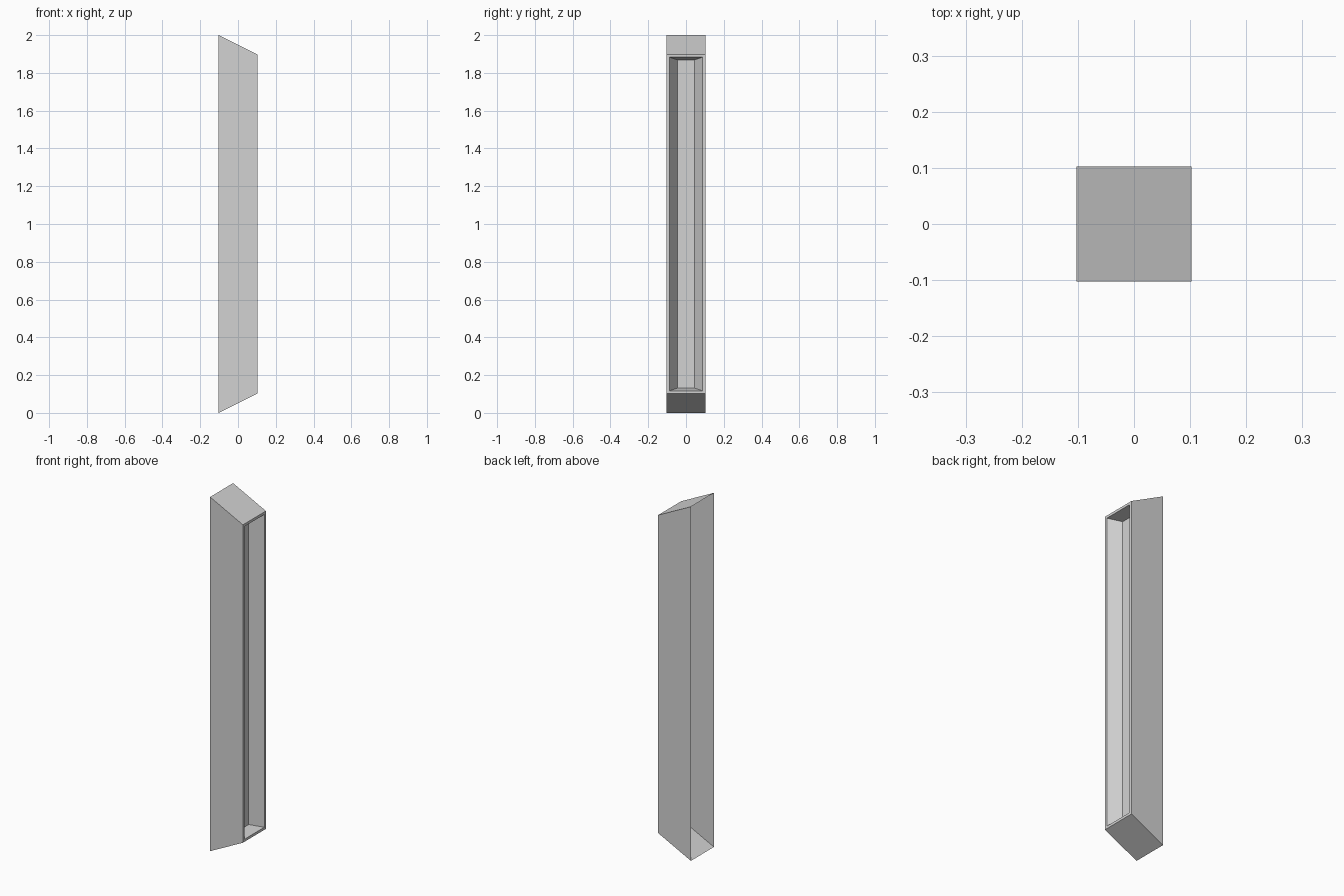
import bpy
import bmesh
from mathutils import Vector

cube = bpy.data.objects.get("Cube")
if cube:
    bpy.data.objects.remove(cube, do_unlink=True)

HALF = 0.1025      # half width of the square section
HEIGHT = 2.0
SLOPE = 0.5        # rise of the mitred ends per unit of x
RECESS = 0.067

# Material
grey = bpy.data.materials.new("light_grey")
grey.use_nodes = True
colour = (0.65, 0.65, 0.65, 1)
grey.diffuse_color = colour
grey.node_tree.nodes["Principled BSDF"].inputs["Base Color"].default_value = colour

# Square post with both ends mitred towards the recessed side
bm = bmesh.new()
bmesh.ops.create_cube(bm, size=1)
for v in bm.verts:
    cut = SLOPE * (v.co.x + 0.5) * 2 * HALF
    z = HEIGHT - cut if v.co.z > 0 else cut
    v.co = Vector((v.co.x * 2 * HALF, v.co.y * 2 * HALF, z))
bm.normal_update()

# The tall side is open
back = [f for f in bm.faces if f.normal.x < -0.9]
bmesh.ops.delete(bm, geom=back, context='FACES_ONLY')

# Narrow rim, then a tapered recess in the short side
panel = next(f for f in bm.faces if f.normal.x > 0.9)
bmesh.ops.inset_region(bm, faces=[panel], thickness=0.0205)
bmesh.ops.inset_region(bm, faces=[panel], thickness=0.02)
for v in panel.verts:
    v.co.x -= RECESS
    v.co.y = 0.045 if v.co.y > 0 else -0.045

mesh = bpy.data.meshes.new("mitred_post")
bm.to_mesh(mesh)
bm.free()
mesh.materials.append(grey)
post = bpy.data.objects.new("mitred_post", mesh)
bpy.context.collection.objects.link(post)
